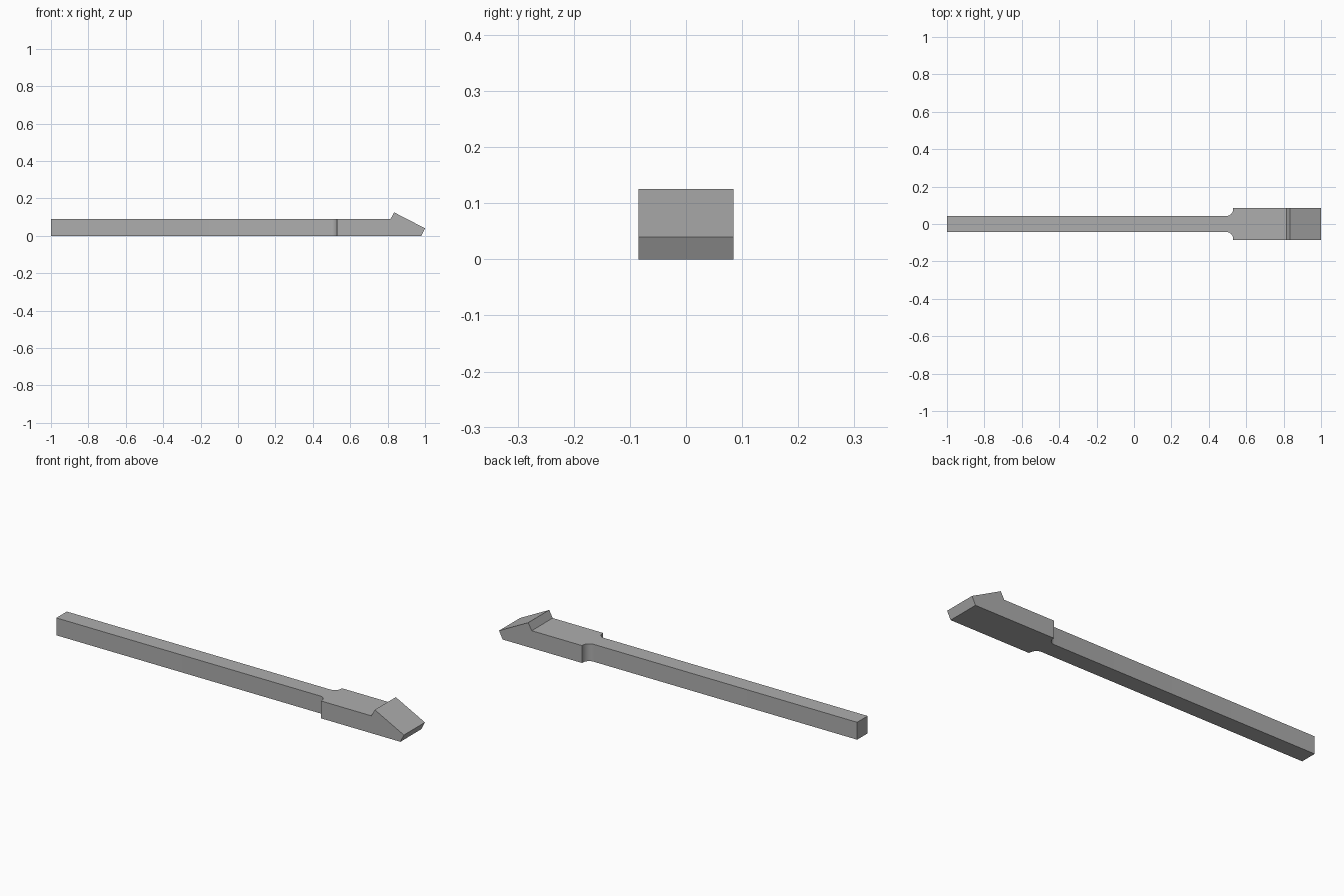
import bpy, bmesh, math
from mathutils import Vector

cube = bpy.data.objects.get("Cube")
if cube:
    bpy.data.objects.remove(cube, do_unlink=True)

grey = bpy.data.materials.new("plain grey")
grey.use_nodes = True
colour = (0.42, 0.42, 0.42, 1)
grey.diffuse_color = colour
grey.node_tree.nodes["Principled BSDF"].inputs["Base Color"].default_value = colour


def prism(name, points, direction):
    """Extrude a closed outline along a direction."""
    bm = bmesh.new()
    face = bm.faces.new([bm.verts.new(p) for p in points])
    extruded = bmesh.ops.extrude_face_region(bm, geom=[face])["geom"]
    moved = [v for v in extruded if isinstance(v, bmesh.types.BMVert)]
    bmesh.ops.translate(bm, verts=moved, vec=Vector(direction))
    bmesh.ops.recalc_face_normals(bm, faces=bm.faces)
    mesh = bpy.data.meshes.new(name)
    bm.to_mesh(mesh)
    bm.free()
    mesh.materials.append(grey)
    obj = bpy.data.objects.new(name, mesh)
    bpy.context.collection.objects.link(obj)
    return obj


# Plan outline: narrow bar, rounded shoulder, wide head
bar, head, shoulder, radius = 0.0425, 0.085, 0.53, 0.037
half = [(-1, bar)]
for i in range(9):
    a = math.radians(-90 + 90 * i / 8)
    half.append((shoulder - radius + radius * math.cos(a),
                 bar + radius + radius * math.sin(a)))
half += [(shoulder, head), (1.1, head)]
plan = half + [(x, -y) for x, y in reversed(half)]
lever = prism("hooked_lever", [(x, y, -0.1) for x, y in plan], (0, 0, 0.4))

# Side outline: flat bar with a raised hook and sloping tip
side = [(-1.1, 0), (0.98, 0), (1, 0.04), (0.835, 0.125), (0.815, 0.089), (-1.1, 0.089)]
cutter = prism("side_profile_cutter", [(x, -0.2, z) for x, z in side], (0, 0.4, 0))
cutter.hide_render = True

# Keep only the volume shared by both outlines
cut = lever.modifiers.new("side shape", "BOOLEAN")
cut.operation = "INTERSECT"
cut.solver = "EXACT"
cut.object = cutter
bpy.context.view_layer.objects.active = lever
lever.select_set(True)
bpy.ops.object.modifier_apply(modifier=cut.name)
bpy.data.objects.remove(cutter, do_unlink=True)
bpy.ops.object.shade_smooth_by_angle(angle=math.radians(30))
